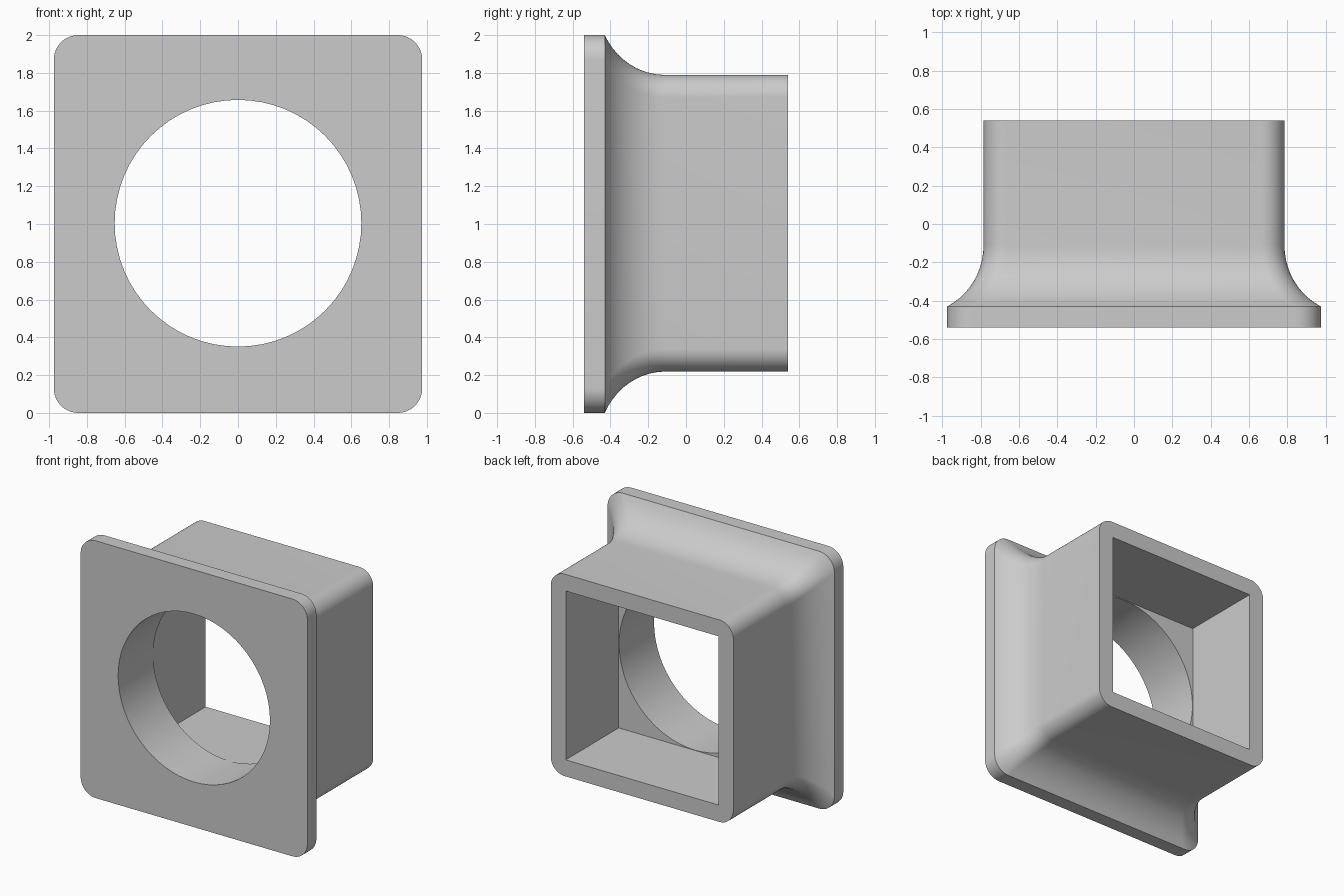
import bpy
import bmesh
from math import sin, cos, pi, asin

cube = bpy.data.objects.get("Cube")
if cube:
    bpy.data.objects.remove(cube)

CORNER_STEPS = 16      # segments in each quarter turn
FLARE_STEPS = 10
FRONT, LIP, NECK, BACK = -0.54, -0.43, -0.11, 0.54
TUBE, FLANGE_X, FLANGE_Z = 0.785, 0.975, 1.0
AXIS = 1.004           # height of the tube axis


def ring(bm, half_x, half_z, radius, y, centre_z=AXIS):
    """Rounded rectangle; full radius gives a circle, zero a plain square."""
    verts = []
    for q, (sx, sz) in enumerate([(1, 1), (-1, 1), (-1, -1), (1, -1)]):
        for i in range(CORNER_STEPS + 1):
            a = (q + i / CORNER_STEPS) * pi / 2
            x = sx * (half_x - radius) + radius * cos(a)
            z = sz * (half_z - radius) + radius * sin(a)
            verts.append(bm.verts.new((x, y, centre_z + z)))
    return verts


bm = bmesh.new()

# Flange rim
rings = [ring(bm, FLANGE_X, FLANGE_Z, 0.13, y, 1.0) for y in (FRONT, LIP)]

# Concave flare from the flange down to the square tube
run, rise = NECK - LIP, 0.2
arc_radius = (run ** 2 + rise ** 2) / (2 * rise)
sweep = asin(run / arc_radius)
for i in range(1, FLARE_STEPS + 1):
    a = sweep * (1 - i / FLARE_STEPS)
    grow = arc_radius * (1 - cos(a)) / rise
    rings.append(ring(bm,
                      TUBE + (FLANGE_X - TUBE) * grow,
                      TUBE + (FLANGE_Z - TUBE) * grow,
                      0.12 + 0.01 * grow,
                      NECK - arc_radius * sin(a),
                      AXIS + (1.0 - AXIS) * grow))

# Tube end, square socket, then the round bore back to the front
rings.append(ring(bm, TUBE, TUBE, 0.12, BACK))
for y in (BACK, NECK):
    rings.append(ring(bm, 0.656, 0.656, 0, y))
for y in (NECK, FRONT):
    rings.append(ring(bm, 0.653, 0.653, 0.653, y))

# Skin the closed loop of rings
for a, b in zip(rings, rings[1:] + rings[:1]):
    for i in range(len(a)):
        j = (i + 1) % len(a)
        bm.faces.new((a[i], a[j], b[j], b[i]))
bmesh.ops.remove_doubles(bm, verts=bm.verts[:], dist=0.0005)
bmesh.ops.recalc_face_normals(bm, faces=bm.faces[:])

mesh = bpy.data.meshes.new("flanged_adapter")
bm.to_mesh(mesh)
bm.free()
adapter = bpy.data.objects.new("flanged_adapter", mesh)
bpy.context.collection.objects.link(adapter)

# Plain grey
grey = bpy.data.materials.new("light_grey")
grey.use_nodes = True
colour = (0.6, 0.6, 0.6, 1)
grey.diffuse_color = colour
grey.node_tree.nodes["Principled BSDF"].inputs["Base Color"].default_value = colour
mesh.materials.append(grey)

bpy.ops.object.select_all(action='DESELECT')
adapter.select_set(True)
bpy.context.view_layer.objects.active = adapter
bpy.ops.object.shade_smooth_by_angle(angle=pi / 6)
